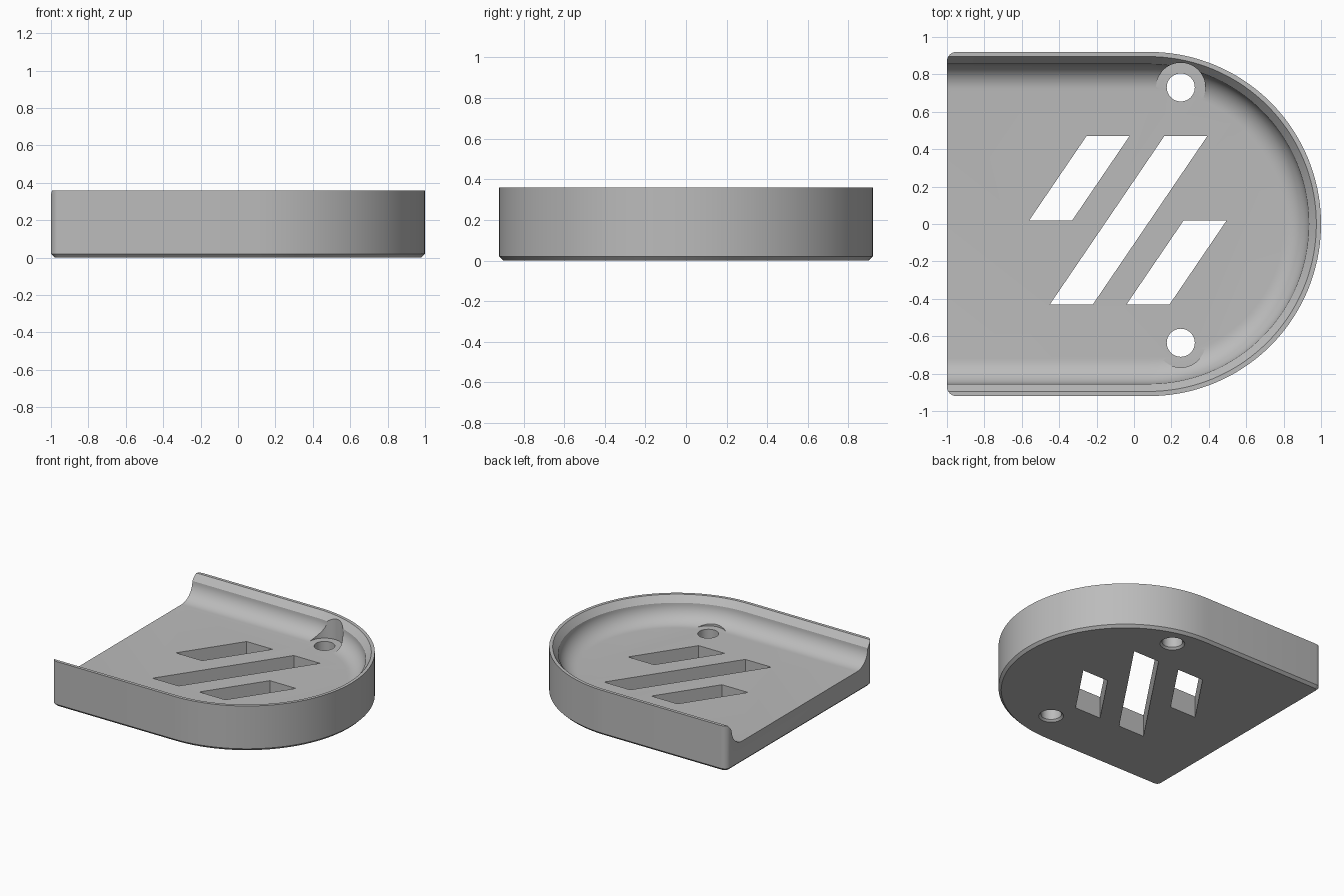
import bpy
import bmesh
from math import sin, cos, pi

cube = bpy.data.objects.get("Cube")
if cube:
    bpy.data.objects.remove(cube, do_unlink=True)

BEND_X = 0.08      # centre of the rounded end
HEIGHT = 0.36
FLOOR = 0.175

grey = bpy.data.materials.new("plain grey")
grey.use_nodes = True
colour = (0.5, 0.5, 0.5, 1)
grey.diffuse_color = colour
grey.node_tree.nodes["Principled BSDF"].inputs["Base Color"].default_value = colour


def arc(cx, cy, r, start, end, steps):
    angles = [start + (end - start) * i / steps for i in range(steps + 1)]
    return [(cx + r * cos(a), cy + r * sin(a)) for a in angles]


def u_outline(r, end_x, corner):
    """Straight sides, round right end, square left end with eased corners."""
    return (arc(BEND_X, 0, r, -pi / 2, pi / 2, 72)
            + arc(end_x + corner, r - corner, corner, pi / 2, pi, 6)
            + arc(end_x + corner, corner - r, corner, pi, 1.5 * pi, 6))


def circle(x, y, r):
    return arc(x, y, r, 0, 2 * pi, 48)[:-1]


def stack(name, layers):
    """Solid made by joining equal outlines at rising heights."""
    bm = bmesh.new()
    rings = [[bm.verts.new((x, y, z)) for x, y in pts] for pts, z in layers]
    bm.faces.new(rings[0][::-1])
    bm.faces.new(rings[-1])
    n = len(rings[0])
    for low, high in zip(rings, rings[1:]):
        for i in range(n):
            j = (i + 1) % n
            bm.faces.new((low[i], low[j], high[j], high[i]))
    bmesh.ops.recalc_face_normals(bm, faces=bm.faces)
    mesh = bpy.data.meshes.new(name)
    bm.to_mesh(mesh)
    bm.free()
    mesh.materials.append(grey)
    obj = bpy.data.objects.new(name, mesh)
    bpy.context.collection.objects.link(obj)
    return obj


# Outer block with a chamfered bottom edge
tray = stack("tray", [(u_outline(0.90, -0.98, 0.03), 0),
                      (u_outline(0.92, -1, 0.05), 0.02),
                      (u_outline(0.92, -1, 0.05), HEIGHT)])

# Hollow: filleted floor edge, then a bevelled lip, open on the left
fillet = arc(0.72, FLOOR + 0.135, 0.135, -pi / 2, 0, 12)
profile = fillet + [(0.895, HEIGHT), (0.935, HEIGHT + 0.05)]
cutters = [stack("hollow_cutter",
                 [(u_outline(r, -1.2, 0.01), z) for r, z in profile])]

# Screw holes with a clearance pocket above and a small countersink below
for i, y in enumerate((0.73, -0.635)):
    cutters.append(stack(f"pocket_cutter_{i}",
                         [(circle(0.25, y, 0.132), FLOOR + 0.001),
                          (circle(0.25, y, 0.132), 0.5)]))
    cutters.append(stack(f"hole_cutter_{i}",
                         [(circle(0.25, y, r), z) for r, z in
                          ((0.105, -0.015), (0.075, 0.015), (0.075, 0.5))]))

# Slanted slots: left x of the lower edge, lower y, upper y
SLOPE = 0.68
for i, (x, low, high) in enumerate(((-0.56, 0.02, 0.47),
                                    (-0.45, -0.43, 0.47),
                                    (-0.04, -0.43, 0.02))):
    top_x = x + (high - low) * SLOPE
    shape = [(x, low), (x + 0.23, low), (top_x + 0.23, high), (top_x, high)]
    cutters.append(stack(f"slot_cutter_{i}", [(shape, -0.1), (shape, 0.5)]))

# Cut everything out of the block
bpy.ops.object.select_all(action="DESELECT")
bpy.context.view_layer.objects.active = tray
tray.select_set(True)
for cutter in cutters:
    cutter.hide_render = True
    mod = tray.modifiers.new(cutter.name, "BOOLEAN")
    mod.operation = "DIFFERENCE"
    mod.solver = "EXACT"
    mod.object = cutter
    bpy.ops.object.modifier_apply(modifier=mod.name)
    bpy.data.objects.remove(cutter, do_unlink=True)

bpy.ops.object.shade_smooth_by_angle(angle=pi / 6)
